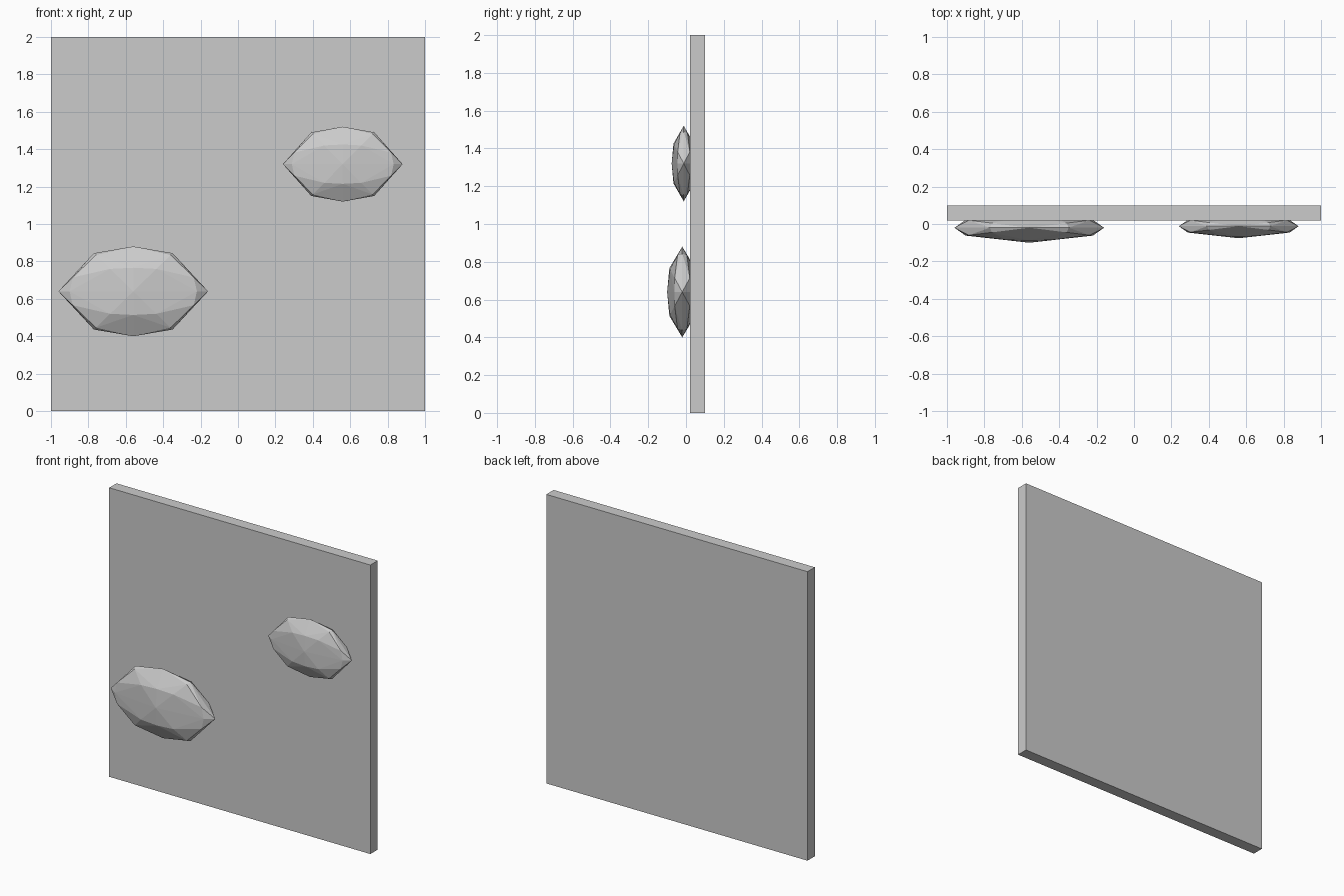
import bpy, bmesh
from itertools import product
from mathutils import Vector

if "Cube" in bpy.data.objects:
    bpy.data.objects.remove(bpy.data.objects["Cube"])

PHI = (1 + 5 ** 0.5) / 2


def finish(bm, name):
    bmesh.ops.recalc_face_normals(bm, faces=bm.faces)
    mesh = bpy.data.meshes.new(name)
    bm.to_mesh(mesh)
    bm.free()
    obj = bpy.data.objects.new(name, mesh)
    bpy.context.collection.objects.link(obj)
    return obj


def faceted_stone(name, center, radii):
    # Once-subdivided icosahedron with its two-fold axes along x, y, z
    bm = bmesh.new()
    seeds = [(1, 0, PHI), (PHI / 2, 0.5, PHI ** 2 / 2), (0, 0, 1)]
    points = set()
    for seed in seeds:
        for k in range(3):
            for signs in product((1, -1), repeat=3):
                p = Vector([seed[(i + k) % 3] * signs[i] for i in range(3)]).normalized()
                points.add(tuple(round(c, 5) + 0.0 for c in p))
    for p in sorted(points):
        bm.verts.new(p)
    bmesh.ops.convex_hull(bm, input=bm.verts[:])
    obj = finish(bm, name)
    obj.location = center
    obj.scale = radii
    return obj


# Upright slab
bm = bmesh.new()
bmesh.ops.create_cube(bm, size=1)
slab = finish(bm, "wall_panel")
slab.location = (0, 0.06, 1)
slab.scale = (2, 0.08, 2)

# Stones half sunk into the front face
faceted_stone("large_stone", (-0.56, -0.02, 0.64), (0.40, 0.08, 0.24))
faceted_stone("small_stone", (0.56, -0.012, 1.32), (0.32, 0.064, 0.20))
